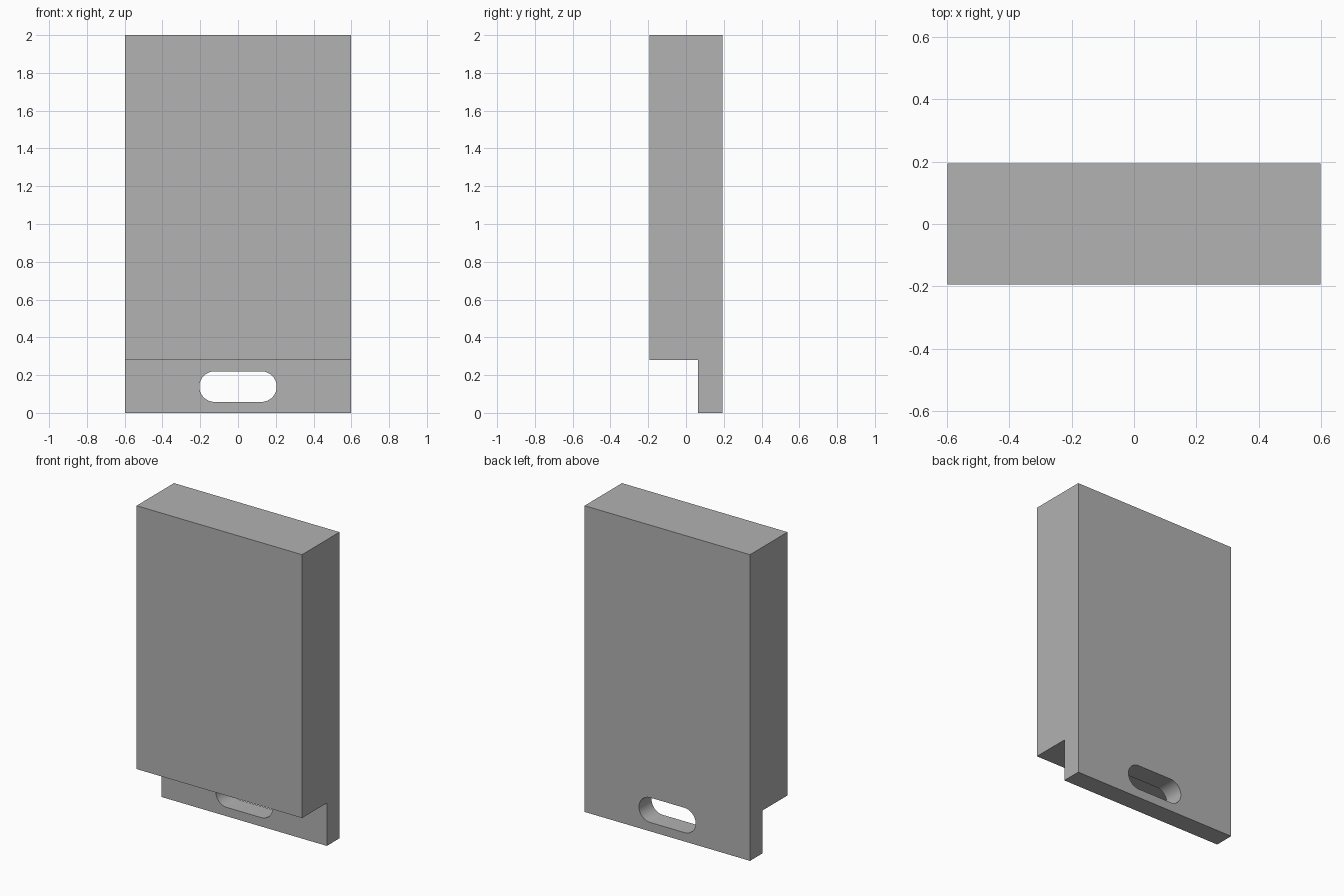
import bpy
import bmesh
from math import cos, sin, pi

cube = bpy.data.objects.get("Cube")
if cube:
    bpy.data.objects.remove(cube, do_unlink=True)

WIDTH, DEPTH, HEIGHT = 1.196, 0.386, 2.0
STEP_Y, STEP_Z = 0.063, 0.28
SLOT_HALF, SLOT_R, SLOT_Z = 0.205, 0.081, 0.139

grey = bpy.data.materials.new("plain grey")
grey.use_nodes = True
colour = (0.445, 0.445, 0.445, 1)
grey.diffuse_color = colour
grey.node_tree.nodes["Principled BSDF"].inputs["Base Color"].default_value = colour


def prism(name, profile, offset):
    """Extrude a closed profile of 3D points along an offset vector."""
    bm = bmesh.new()
    face = bm.faces.new([bm.verts.new(p) for p in profile])
    top = bmesh.ops.extrude_face_region(bm, geom=[face])
    verts = [v for v in top["geom"] if isinstance(v, bmesh.types.BMVert)]
    bmesh.ops.translate(bm, verts=verts, vec=offset)
    bmesh.ops.recalc_face_normals(bm, faces=bm.faces)
    mesh = bpy.data.meshes.new(name)
    bm.to_mesh(mesh)
    bm.free()
    mesh.materials.append(grey)
    obj = bpy.data.objects.new(name, mesh)
    bpy.context.collection.objects.link(obj)
    return obj


# Thick slab with a thin mounting tab along its lower back edge
d = DEPTH / 2
side = [(-d, STEP_Z), (STEP_Y, STEP_Z), (STEP_Y, 0), (d, 0), (d, HEIGHT), (-d, HEIGHT)]
body = prism("stepped_slab", [(-WIDTH / 2, y, z) for y, z in side], (WIDTH, 0, 0))

# Rounded slot through the tab
slot = []
SEGMENTS = 16
for sign, start in ((1, -pi / 2), (-1, pi / 2)):
    for i in range(SEGMENTS + 1):
        a = start + pi * i / SEGMENTS
        slot.append((sign * (SLOT_HALF - SLOT_R) + SLOT_R * cos(a), 0, SLOT_Z + SLOT_R * sin(a)))
cutter = prism("slot_cutter", slot, (0, DEPTH, 0))
cutter.hide_render = True

cut = body.modifiers.new("slot", "BOOLEAN")
cut.operation = "DIFFERENCE"
cut.solver = "EXACT"
cut.object = cutter

# Apply the cut, remove the cutter, smooth the round slot ends
bpy.ops.object.select_all(action="DESELECT")
body.select_set(True)
bpy.context.view_layer.objects.active = body
bpy.ops.object.modifier_apply(modifier=cut.name)
bpy.data.objects.remove(cutter, do_unlink=True)
bpy.ops.object.shade_smooth_by_angle()
